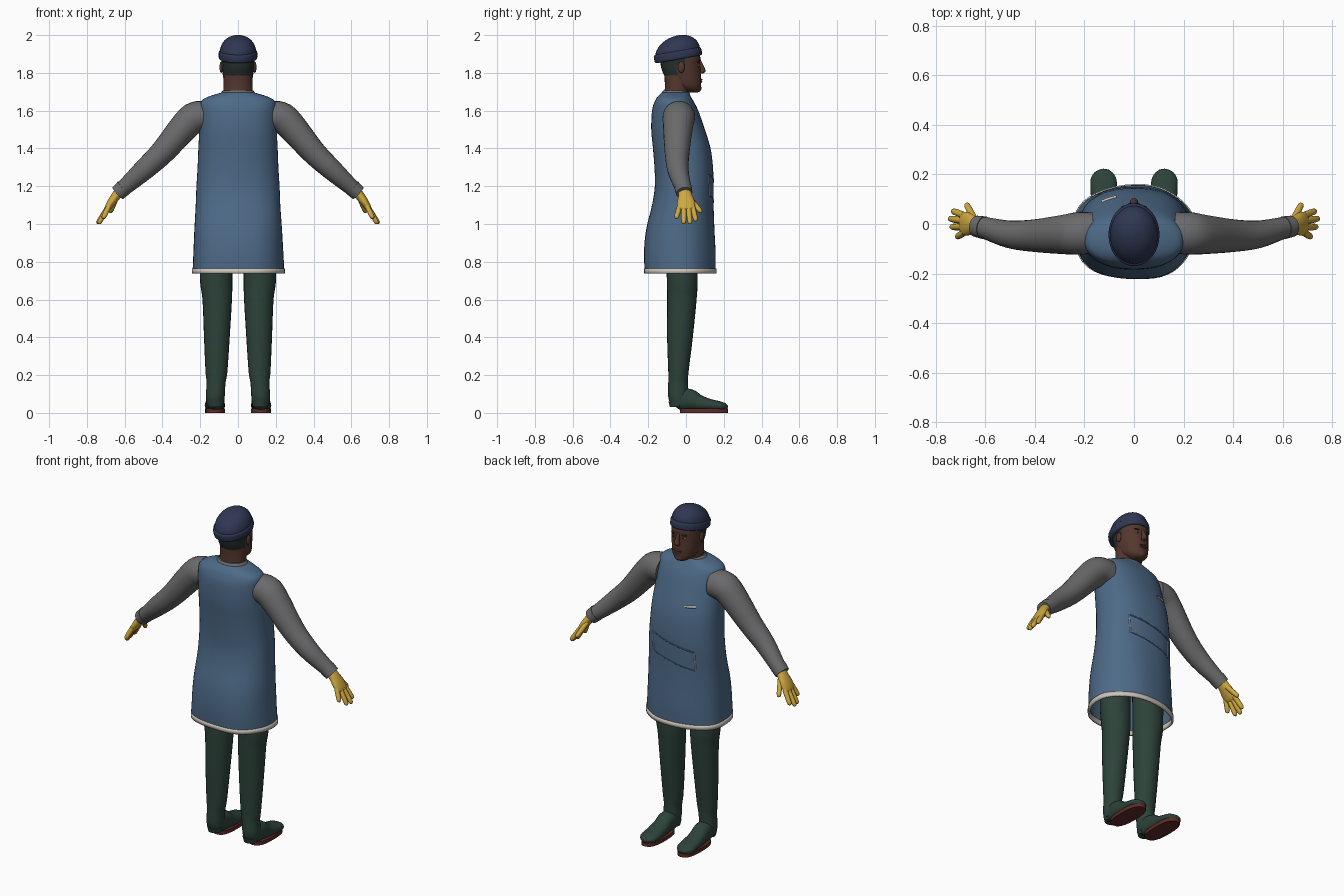
import bpy, bmesh, math
from mathutils import Vector
from mathutils.bvhtree import BVHTree

cube = bpy.data.objects.get("Cube")
if cube:
    bpy.data.objects.remove(cube, do_unlink=True)


def material(name, *rgb):
    m = bpy.data.materials.new(name)
    m.use_nodes = True
    m.diffuse_color = (*rgb, 1)
    m.node_tree.nodes["Principled BSDF"].inputs["Base Color"].default_value = (*rgb, 1)
    return m


BLUE = material("apron_blue", .075, .145, .245)
GREY = material("shirt_grey", .145, .145, .15)
GREEN = material("wader_green", .026, .055, .042)
YELLOW = material("glove_yellow", .62, .39, .05)
SKIN = material("skin_brown", .09, .038, .027)
NAVY = material("cap_navy", .028, .038, .085)
TRIM = material("trim_cream", .6, .55, .49)
SOLE = material("sole_red_brown", .11, .025, .02)
HAIR = material("hair_dark", .018, .03, .026)
EYE = material("eye_white", .4, .36, .32)

X, Y, Z = Vector((1, 0, 0)), Vector((0, 1, 0)), Vector((0, 0, 1))


def finish(name, bm, mats, angle=45):
    bmesh.ops.recalc_face_normals(bm, faces=bm.faces)
    mesh = bpy.data.meshes.new(name)
    bm.to_mesh(mesh)
    bm.free()
    for m in mats:
        mesh.materials.append(m)
    ob = bpy.data.objects.new(name, mesh)
    bpy.context.collection.objects.link(ob)
    bpy.ops.object.select_all(action='DESELECT')
    ob.select_set(True)
    bpy.context.view_layer.objects.active = ob
    bpy.ops.object.shade_smooth_by_angle(angle=math.radians(angle))
    return ob


def smooth_path(pts, k):
    """Spline through the stations."""
    p = [Vector(s) for s in pts]
    out = []
    for i in range(len(p) - 1):
        a, b, c, d = p[max(i - 1, 0)], p[i], p[i + 1], p[min(i + 2, len(p) - 1)]
        for j in range(k):
            t = j / k
            out.append(b + (c - a) * (t / 2) + (a * 2 - b * 5 + c * 4 - d) * (t * t / 2)
                       + (b * 3 - a - c * 3 + d) * (t ** 3 / 2))
    return out + [p[-1]]


def loft(name, stations, mats, ref=X, axis=None, sides=24, k=4, power=2.0,
         start=True, end=True, wave=None, rule=None):
    """Skin oval rings; a station is x, y, z, radius along ref, other radius."""
    path = smooth_path(stations, k)
    bm = bmesh.new()
    rings = []
    for i, s in enumerate(path):
        c = Vector(s[:3])
        t = axis or Vector(path[min(i + 1, len(path) - 1)][:3]) - Vector(path[max(i - 1, 0)][:3])
        t = t.normalized()
        u = (ref - t * t.dot(ref)).normalized()
        v = t.cross(u)
        ring = []
        for j in range(sides):
            a = math.tau * j / sides
            ca, sa = math.cos(a), math.sin(a)
            f = 1 + (wave(a, c.z) if wave else 0)
            pu = math.copysign(abs(ca) ** (2 / power), ca) * s[3] * f
            pv = math.copysign(abs(sa) ** (2 / power), sa) * s[4] * f
            ring.append(bm.verts.new(c + u * pu + v * pv))
        rings.append(ring)
    for r, q in zip(rings, rings[1:]):
        for j in range(sides):
            n = (j + 1) % sides
            bm.faces.new((r[j], r[n], q[n], q[j]))
    if start:
        bm.faces.new(rings[0])
    if end:
        bm.faces.new(rings[-1])
    if rule:
        for f in bm.faces:
            f.material_index = rule(f.calc_center_median())
    return finish(name, bm, mats)


def profile(rows):
    """Rows of z, back, front, half width become upright stations."""
    return [(0, (b + f) / 2, z, w, (f - b) / 2) for z, b, f, w in rows]


def blob(name, loc, size, mat):
    bm = bmesh.new()
    bmesh.ops.create_uvsphere(bm, u_segments=16, v_segments=10, radius=1)
    for v in bm.verts:
        v.co = Vector(loc) + Vector(a * b for a, b in zip(v.co, size))
    return finish(name, bm, [mat], 80)


def finger(name, a, b, r):
    a, b = Vector(a), Vector(b)
    steps = ((0, 1), (.5, 1), (.85, .9), (.96, .6), (1, .1))
    loft(name, [(*a.lerp(b, t), r * f, r * f) for t, f in steps], [YELLOW], Y, sides=10, k=2)


# Apron: open-bottomed shell with soft folds in the skirt
def folds(a, z):
    return .016 * math.sin(5 * a + .8) * min(1, max(0, (1.1 - z) / .35))


apron = loft("apron", profile([
    (.745, -.22, .155, .243), (.85, -.224, .155, .238), (.97, -.212, .15, .232),
    (1.1, -.18, .146, .224), (1.2, -.165, .146, .22), (1.3, -.167, .143, .214),
    (1.4, -.175, .13, .21), (1.5, -.184, .10, .205), (1.6, -.18, .065, .202),
    (1.65, -.165, .04, .195), (1.675, -.15, .025, .155), (1.695, -.13, .015, .09)]),
    [BLUE], axis=Z, sides=48, power=2.3, start=False, wave=folds)
tree = BVHTree.FromPolygons([v.co for v in apron.data.vertices],
                            [p.vertices for p in apron.data.polygons])
shell = apron.modifiers.new("thickness", 'SOLIDIFY')
shell.thickness = .006
loft("apron_hem", profile([(z, -.224, .159, .247) for z in (.737, .75, .764)]), [TRIM],
     axis=Z, sides=48, k=1, power=2.3, start=False, end=False,
     wave=folds).modifiers.new("thickness", 'SOLIDIFY').thickness = .012


# Pocket edges lie on the apron surface
def seam(name, pts, mat, r):
    curve = bpy.data.curves.new(name, 'CURVE')
    curve.dimensions = '3D'
    curve.bevel_depth = r
    curve.bevel_resolution = 1
    line = curve.splines.new('POLY')
    line.points.add(16)
    (x0, z0), (x1, z1) = pts
    for i, p in enumerate(line.points):
        t = i / 16
        hit = tree.ray_cast(Vector((x0 + (x1 - x0) * t, 1, z0 + (z1 - z0) * t)), -Y)[0]
        p.co = (*hit, 1)
    curve.materials.append(mat)
    bpy.context.collection.objects.link(bpy.data.objects.new(name, curve))


seam("chest_pocket_trim", ((-.07, 1.455), (-.13, 1.46)), TRIM, .007)
seam("pocket_left_trim", ((.13, 1.15), (.135, 1.26)), TRIM, .004)
seam("pocket_right_trim", ((-.145, 1.09), (-.14, 1.2)), TRIM, .004)
seam("pocket_top_seam", ((.135, 1.26), (-.14, 1.2)), BLUE, .004)
seam("pocket_bottom_seam", ((.13, 1.15), (-.145, 1.09)), BLUE, .003)

# Shirt collar and neck
loft("shirt_collar", profile([(1.67, -.135, .025, .105), (1.695, -.128, .018, .09),
                              (1.708, -.12, .008, .08)]), [GREY], axis=Z)
loft("neck", profile([(1.66, -.12, .01, .078), (1.72, -.112, .02, .077),
                      (1.8, -.115, .03, .076)]), [SKIN], axis=Z)

# Head, with hair coloured on the back
loft("head", profile([
    (1.697, .0, .062, .025), (1.707, -.03, .074, .045), (1.73, -.075, .08, .066),
    (1.77, -.105, .08, .077), (1.81, -.126, .077, .083), (1.85, -.135, .076, .086),
    (1.89, -.135, .074, .086), (1.93, -.12, .05, .075)]), [SKIN, HAIR],
    axis=Z, sides=32, power=2.2,
    rule=lambda c: int(c.z > 1.785 and c.y < -.045 or c.z > 1.84 and c.y < .0))
loft("nose", [(0, .07, 1.87, .008, .008), (0, .08, 1.84, .011, .012),
              (0, .088, 1.81, .017, .016), (0, .08, 1.797, .014, .01)], [SKIN], axis=Z, sides=12)
blob("upper_lip", (0, .078, 1.764), (.026, .009, .006), SKIN)
blob("lower_lip", (0, .078, 1.753), (.022, .009, .006), SKIN)
blob("chin", (0, .062, 1.718), (.028, .02, .02), SKIN)

# Knitted cap: rolled brim and dome, tipped back
TILT = Vector((0, -.18, 1))
loft("cap_brim", [(0, -.039, 1.872, .094, .118), (0, -.040, 1.877, .101, .126),
                  (0, -.043, 1.895, .103, .128), (0, -.046, 1.912, .101, .125),
                  (0, -.047, 1.916, .093, .115)], [NAVY], axis=TILT, sides=32, k=3)
loft("cap_dome", [(0, -.043, 1.90, .097, .12), (0, -.045, 1.93, .094, .116),
                  (0, -.045, 1.96, .08, .097), (0, -.044, 1.983, .056, .067),
                  (0, -.043, 1.995, .028, .034), (0, -.042, 1.999, .003, .003)],
     [NAVY], axis=TILT, sides=32)

for side, s in (("left", 1), ("right", -1)):
    def mir(rows):
        return [(s * r[0], *r[1:]) for r in rows]

    # Face parts
    blob(side + "_eye", (s * .033, .062, 1.84), (.013, .011, .006), EYE)
    blob(side + "_pupil", (s * .033, .071, 1.84), (.005, .004, .005), HAIR)
    blob(side + "_brow", (s * .034, .067, 1.86), (.019, .008, .005), HAIR)
    blob(side + "_ear", (s * .088, -.025, 1.83), (.01, .018, .03), SKIN)

    # Sleeve and cuff
    loft(side + "_sleeve", mir([
        (.165, -.035, 1.568, .083, .08), (.225, -.038, 1.565, .086, .083),
        (.28, -.042, 1.52, .08, .078), (.40, -.047, 1.38, .066, .065),
        (.50, -.042, 1.285, .056, .056), (.60, -.016, 1.195, .044, .043),
        (.635, -.01, 1.165, .04, .039)]), [GREY], Y)
    loft(side + "_cuff", mir([(.605, -.015, 1.192, .046, .045),
                              (.637, -.009, 1.163, .043, .042)]), [GREY], Y, k=2)

    # Glove: palm, four fingers and a thumb
    loft(side + "_glove_palm", mir([
        (.615, -.01, 1.185, .034, .028), (.645, -.004, 1.15, .037, .025),
        (.67, .0, 1.115, .047, .022), (.69, .002, 1.085, .046, .017),
        (.697, .002, 1.073, .038, .01)]), [YELLOW], Y)
    digits = {
        "index": ((.685, .035, 1.09), (.733, .053, 1.015)),
        "middle": ((.69, .013, 1.087), (.746, .022, 1.0)),
        "ring": ((.69, -.011, 1.087), (.738, -.012, 1.0)),
        "little": ((.683, -.033, 1.095), (.715, -.053, 1.028)),
        "thumb": ((.645, .022, 1.135), (.677, .082, 1.06))}
    for label, ends in digits.items():
        a, b = mir(ends)
        finger(f"{side}_{label}_finger", a, b, .014)

    # Wader leg and boot
    loft(side + "_leg", mir([
        (.116, -.025, 1.05, .085, .085), (.116, -.02, .72, .086, .082),
        (.11, -.022, .6, .078, .078), (.112, -.032, .4, .068, .068),
        (.114, -.04, .22, .058, .054), (.116, -.042, .16, .05, .052),
        (.12, -.042, .09, .05, .053), (.12, -.038, .045, .044, .045)]), [GREEN], axis=Z)
    loft(side + "_boot_foot", mir([
        (.118, -.07, .075, .03, .025), (.119, -.03, .072, .046, .055),
        (.12, .02, .07, .049, .056), (.121, .07, .053, .05, .042),
        (.122, .13, .042, .053, .031), (.123, .18, .036, .052, .025),
        (.123, .208, .031, .036, .018), (.123, .22, .027, .012, .008)]),
         [GREEN], power=2.3)
    loft(side + "_boot_sole", mir([
        (.121, .095, z, .053, .128) for z in (0, .01, .022)]), [SOLE], axis=Z, k=1, power=2.6)
    loft(side + "_boot_heel", mir([
        (.119, -.05, .03, .038, .035), (.119, -.045, .06, .046, .048)]), [GREEN], axis=Z, k=1)
